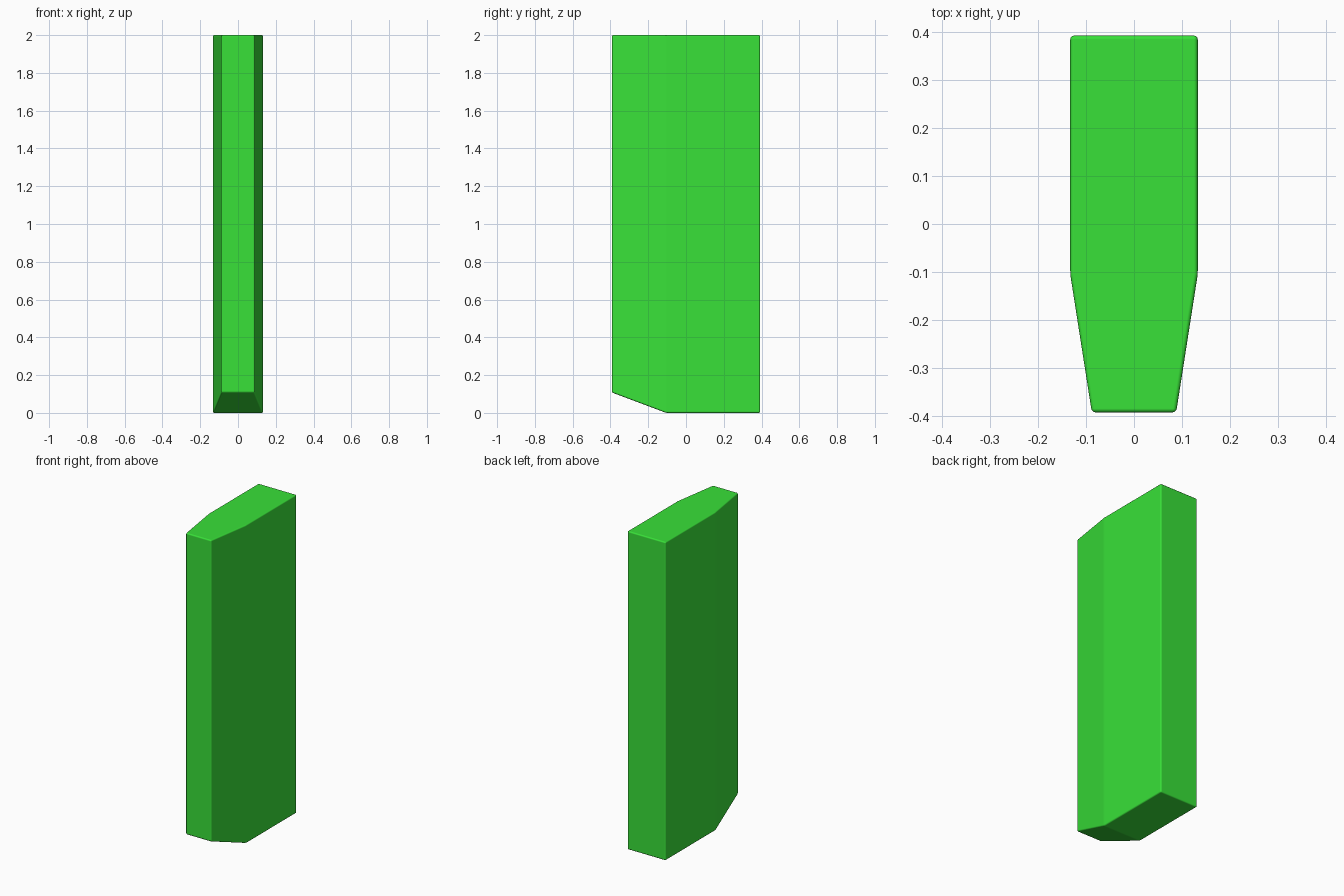
import bpy, bmesh

if "Cube" in bpy.data.objects:
    bpy.data.objects.remove(bpy.data.objects["Cube"])

HEIGHT = 2.0
HALF_DEPTH = 0.393
SHOULDER_Y = -0.105   # where the taper and the bottom slope begin
FRONT_RISE = 0.108    # height of the bottom slope at the front

# Half of the plan outline, mirrored across x
half = [(0.088, -HALF_DEPTH), (0.133, SHOULDER_Y), (0.133, HALF_DEPTH)]
outline = half + [(-x, y) for x, y in reversed(half)]

# Tapered slab extruded upwards
bm = bmesh.new()
base = bm.faces.new([bm.verts.new((x, y, 0)) for x, y in outline])
top = bmesh.ops.extrude_face_region(bm, geom=[base])["geom"]
bmesh.ops.translate(bm, vec=(0, 0, HEIGHT),
                    verts=[v for v in top if isinstance(v, bmesh.types.BMVert)])

# Sloped underside: split the base at the shoulder and lift the front edge
bm.verts.ensure_lookup_table()
low = [v for v in bm.verts if v.co.z < 0.001]
shoulder = [v for v in low if abs(v.co.y - SHOULDER_Y) < 0.001]
bmesh.ops.connect_verts(bm, verts=shoulder)
for v in low:
    if v.co.y < SHOULDER_Y - 0.01:
        v.co.z = FRONT_RISE
bmesh.ops.recalc_face_normals(bm, faces=bm.faces)

mesh = bpy.data.meshes.new("tapered_slab")
bm.to_mesh(mesh)
bm.free()
slab = bpy.data.objects.new("tapered_slab", mesh)
bpy.context.collection.objects.link(slab)

# Smooth shading with small rounded edges
bpy.context.view_layer.objects.active = slab
slab.select_set(True)
bpy.ops.object.shade_smooth()
bevel = slab.modifiers.new("rounded_edges", 'BEVEL')
bevel.width = 0.008
bevel.segments = 3
bevel.limit_method = 'NONE'
bevel.harden_normals = True

# Green material
green = bpy.data.materials.new("green")
green.diffuse_color = (0.04, 0.75, 0.04, 1)
green.use_nodes = True
green.node_tree.nodes["Principled BSDF"].inputs["Base Color"].default_value = green.diffuse_color
mesh.materials.append(green)
